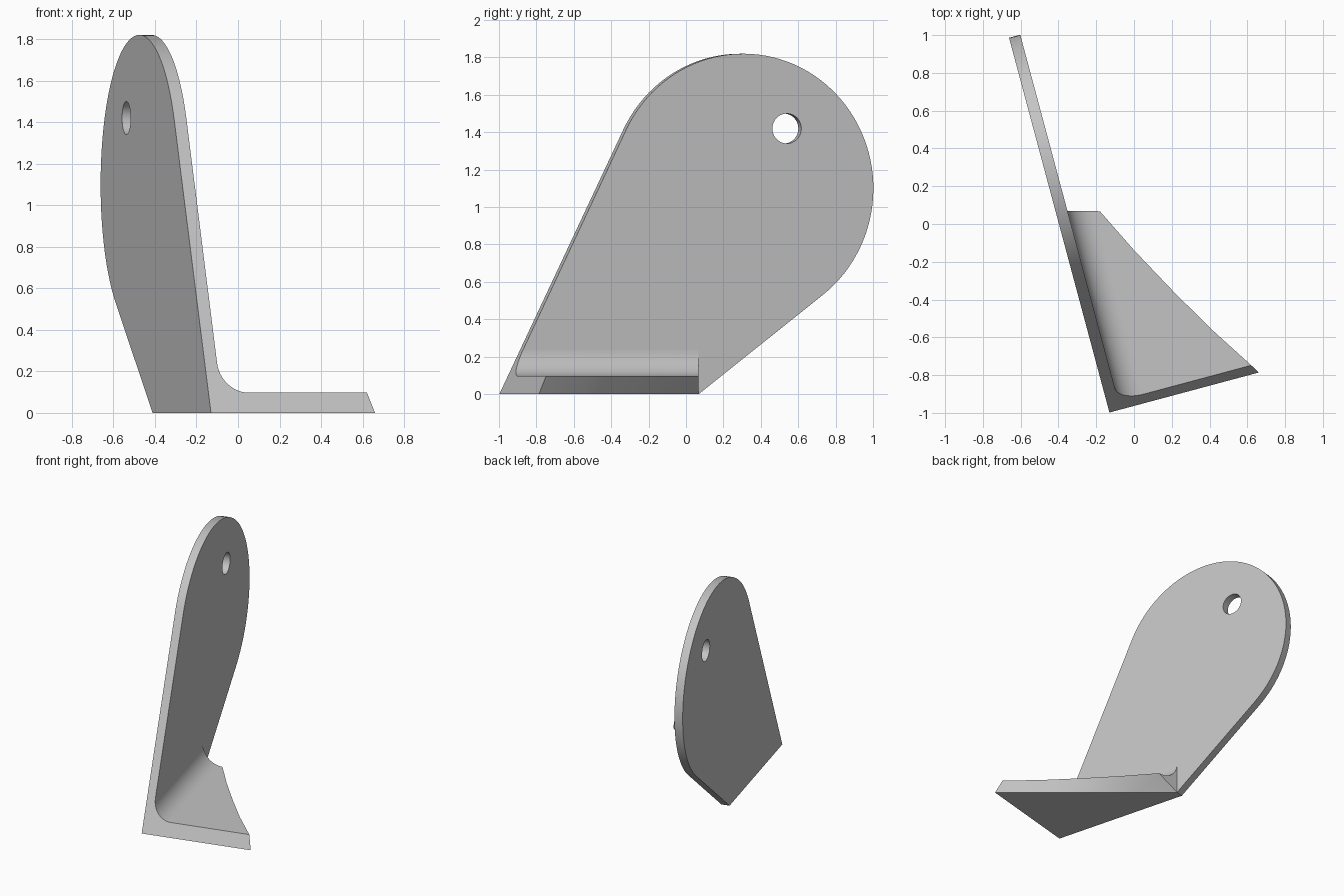
import bpy, bmesh, math
from mathutils import Matrix, Vector

if "Cube" in bpy.data.objects:
    bpy.data.objects.remove(bpy.data.objects["Cube"], do_unlink=True)

grey = bpy.data.materials.new("plain_grey")
grey.use_nodes = True
colour = (0.55, 0.55, 0.55, 1)
grey.diffuse_color = colour
grey.node_tree.nodes["Principled BSDF"].inputs["Base Color"].default_value = colour

# Local frame: x across the plate, y along the plate, z up
PLACE = Matrix.Translation((-0.13, -0.998, 0)) @ Matrix.Rotation(math.radians(15), 4, "Z")
THICK = 0.0615
BACK = 1.087
R, CY, CZ = 0.72, 1.334, 1.10
TOP = 0.097
FILLET = 0.14


def make(name, bm):
    bmesh.ops.remove_doubles(bm, verts=bm.verts, dist=0.0005)
    bmesh.ops.recalc_face_normals(bm, faces=bm.faces)
    mesh = bpy.data.meshes.new(name)
    bm.to_mesh(mesh)
    bm.free()
    ob = bpy.data.objects.new(name, mesh)
    bpy.context.collection.objects.link(ob)
    ob.matrix_world = PLACE
    mesh.materials.append(grey)
    return ob


def smooth(ob):
    bpy.ops.object.select_all(action="DESELECT")
    ob.select_set(True)
    bpy.context.view_layer.objects.active = ob
    bpy.ops.object.shade_smooth_by_angle(angle=math.radians(30))


def tangent_angle(y, side):
    # Angle on the round head where a line from (y, 0) touches it
    dy, dz = y - CY, -CZ
    return math.atan2(dz, dy) + side * math.acos(R / math.hypot(dy, dz))


# Upright plate: two base corners and a round head joined by tangents
start = tangent_angle(BACK, 1)
end = tangent_angle(0, -1) + math.tau
end = start + (end - start) % math.tau
STEPS = 64
outline = [(0, 0), (BACK, 0)]
for i in range(STEPS + 1):
    a = start + (end - start) * i / STEPS
    outline.append((CY + R * math.cos(a), CZ + R * math.sin(a)))
SLANT = outline[-1][0] / outline[-1][1]

bm = bmesh.new()
face = bm.faces.new([bm.verts.new((0, y, z)) for y, z in outline])
ext = bmesh.ops.extrude_face_region(bm, geom=[face])
bmesh.ops.translate(bm, vec=(THICK, 0, 0),
                    verts=[g for g in ext["geom"] if isinstance(g, bmesh.types.BMVert)])
plate = make("upright_plate", bm)

# Hole through the plate
bm = bmesh.new()
bmesh.ops.create_cone(bm, cap_ends=True, segments=40, radius1=0.08, radius2=0.08, depth=0.4,
                      matrix=Matrix.Translation((0, 1.575, 1.42)) @ Matrix.Rotation(math.pi / 2, 4, "Y"))
cutter = make("hole_cutter", bm)
cutter.hide_render = True
bpy.context.view_layer.update()
mod = plate.modifiers.new("hole", "BOOLEAN")
mod.object = cutter
mod.operation = "DIFFERENCE"
mod.solver = "EXACT"
bpy.context.view_layer.objects.active = plate
bpy.ops.object.modifier_apply(modifier=mod.name)
bpy.data.objects.remove(cutter, do_unlink=True)
smooth(plate)

# Foot flange: filleted top, slanted front and twisted diagonal back
cap = []
for i in range(13):
    a = math.pi / 2 * i / 12
    x = THICK + FILLET * (1 - math.cos(a))
    cap.append(Vector((x, BACK - 0.268 * (x - THICK), TOP + FILLET * (1 - math.sin(a)))))
rim = [Vector((x, y, TOP)) for x, y in
       ((0.227, 1.042), (0.348, 0.797), (0.487, 0.542), (0.628, 0.298), (0.79, SLANT * TOP))]
top_back = cap + rim
top_front = [Vector((p.x, SLANT * p.z, p.z)) for p in top_back]
heel, tip, corner = Vector((THICK, BACK, 0)), Vector((0.818, 0, 0)), Vector((THICK, 0, 0))
low = [heel.lerp(tip, (p.x - rim[0].x) / (rim[-1].x - rim[0].x)) for p in rim]

bm = bmesh.new()
made = {}


def add_face(points):
    verts = []
    for p in points:
        key = tuple(round(c, 4) for c in p)
        if key not in made:
            made[key] = bm.verts.new(p)
        if made[key] not in verts:
            verts.append(made[key])
    bm.faces.new(verts)


for i in range(len(top_back) - 1):
    add_face([top_front[i], top_front[i + 1], top_back[i + 1], top_back[i]])
for i in range(len(rim) - 1):
    add_face([rim[i], rim[i + 1], low[i + 1], low[i]])
add_face(cap + [rim[0], heel])
add_face(top_front + [tip, corner])
add_face([corner] + low)
add_face([corner, heel, top_back[0], top_front[0]])
smooth(make("foot_flange", bm))
